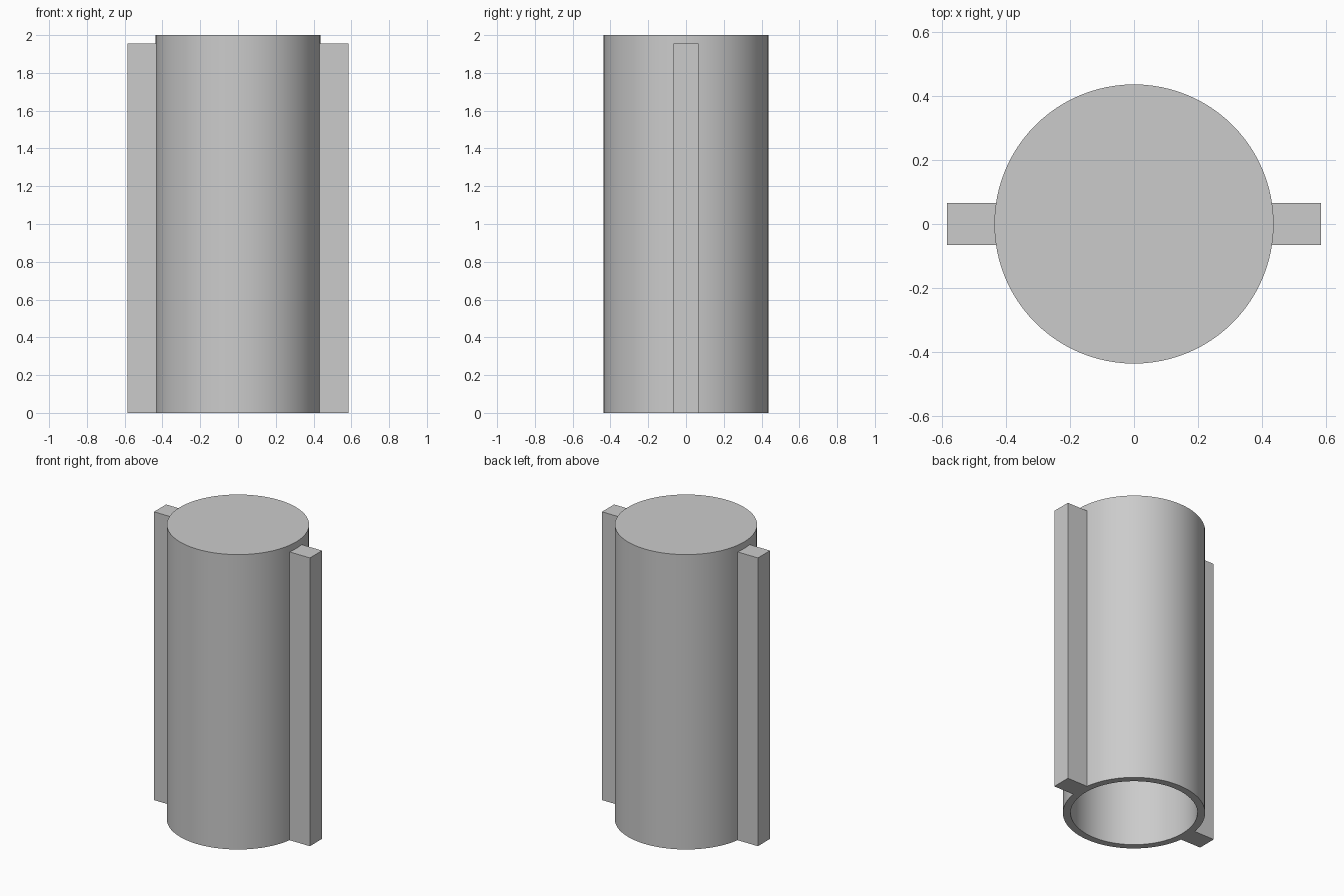
import bpy
import math

cube = bpy.data.objects.get("Cube")
if cube:
    bpy.data.objects.remove(cube, do_unlink=True)

OUTER, INNER = 0.437, 0.39
HEIGHT, FIN_TOP = 2.0, 1.955
FIN_REACH, FIN_HALF = 0.585, 0.065

grey = bpy.data.materials.new("light grey")
grey.use_nodes = True
colour = (0.6, 0.6, 0.6, 1)
grey.diffuse_color = colour
grey.node_tree.nodes["Principled BSDF"].inputs["Base Color"].default_value = colour


def finish(name):
    obj = bpy.context.object
    obj.name = obj.data.name = name
    obj.data.materials.clear()
    obj.data.materials.append(grey)
    return obj


def cylinder(name, radius, bottom, top):
    bpy.ops.mesh.primitive_cylinder_add(
        vertices=96, radius=radius, depth=top - bottom,
        location=(0, 0, (bottom + top) / 2))
    return finish(name)


def box(name, half_x, half_y, top):
    bpy.ops.mesh.primitive_cube_add(size=2, location=(0, 0, top / 2))
    obj = finish(name)
    obj.scale = (half_x, half_y, top / 2)
    bpy.ops.object.transform_apply(location=False, rotation=False, scale=True)
    return obj


def combine(target, tool, operation):
    mod = target.modifiers.new(operation.title(), "BOOLEAN")
    mod.operation, mod.solver, mod.object = operation, "EXACT", tool
    bpy.context.view_layer.objects.active = target
    bpy.ops.object.modifier_apply(modifier=mod.name)
    bpy.data.objects.remove(tool, do_unlink=True)


# Solid tube blank with a bar through it that forms both side fins
sleeve = cylinder("finned_sleeve", OUTER, 0, HEIGHT)
combine(sleeve, box("side_fins", FIN_REACH, FIN_HALF, FIN_TOP), "UNION")

# Hollow bore, open at the bottom and closed by the cap
combine(sleeve, cylinder("bore_cutter", INNER, -0.2, FIN_TOP), "DIFFERENCE")

bpy.ops.object.select_all(action="DESELECT")
sleeve.select_set(True)
bpy.context.view_layer.objects.active = sleeve
bpy.ops.object.shade_smooth_by_angle(angle=math.radians(30))
